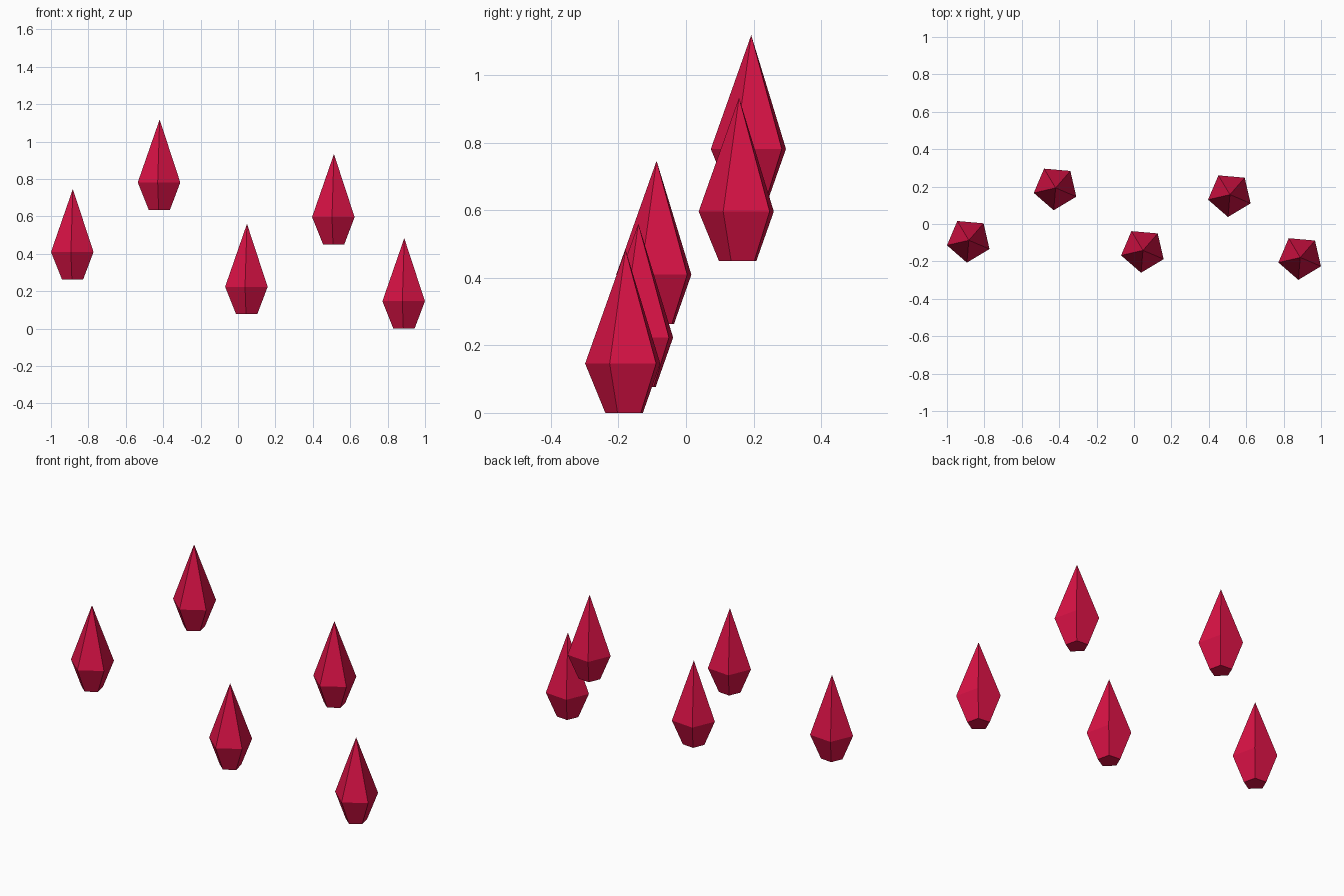
import bpy
import bmesh
import math

cube = bpy.data.objects.get("Cube")
if cube:
    bpy.data.objects.remove(cube, do_unlink=True)

# Crimson material shared by every crystal
crimson = bpy.data.materials.new("crimson")
crimson.use_nodes = True
color = (0.70, 0.006, 0.06, 1.0)
crimson.diffuse_color = color
crimson.node_tree.nodes["Principled BSDF"].inputs["Base Color"].default_value = color

SIDES = 5
TURN = math.radians(49)
FOOT_RADIUS, WAIST_RADIUS = 0.06, 0.12
WAIST_HEIGHT, TIP_HEIGHT = 0.146, 0.483


def ring(bm, radius, z):
    """Add one pentagonal ring of vertices."""
    angles = [TURN + math.tau * i / SIDES for i in range(SIDES)]
    return [bm.verts.new((radius * math.cos(a), radius * math.sin(a), z)) for a in angles]


def crystal_mesh():
    """Faceted drop: flat foot, flared lower band and a long pointed top."""
    bm = bmesh.new()
    foot = ring(bm, FOOT_RADIUS, 0)
    waist = ring(bm, WAIST_RADIUS, WAIST_HEIGHT)
    tip = bm.verts.new((0, 0, TIP_HEIGHT))
    bm.faces.new(foot[::-1])
    for i in range(SIDES):
        j = (i + 1) % SIDES
        bm.faces.new((foot[i], foot[j], waist[j], waist[i]))
        bm.faces.new((waist[i], waist[j], tip))
    mesh = bpy.data.meshes.new("crystal")
    bm.to_mesh(mesh)
    bm.free()
    mesh.materials.append(crimson)
    return mesh


# Five floating crystals sharing one mesh
places = {
    "crystal_far_right": (-0.883, -0.087, 0.263),
    "crystal_right": (-0.419, 0.193, 0.635),
    "crystal_middle": (0.048, -0.141, 0.077),
    "crystal_left": (0.513, 0.157, 0.450),
    "crystal_far_left": (0.889, -0.179, 0.0),
}
mesh = crystal_mesh()
for name, location in places.items():
    crystal = bpy.data.objects.new(name, mesh)
    crystal.location = location
    bpy.context.collection.objects.link(crystal)
